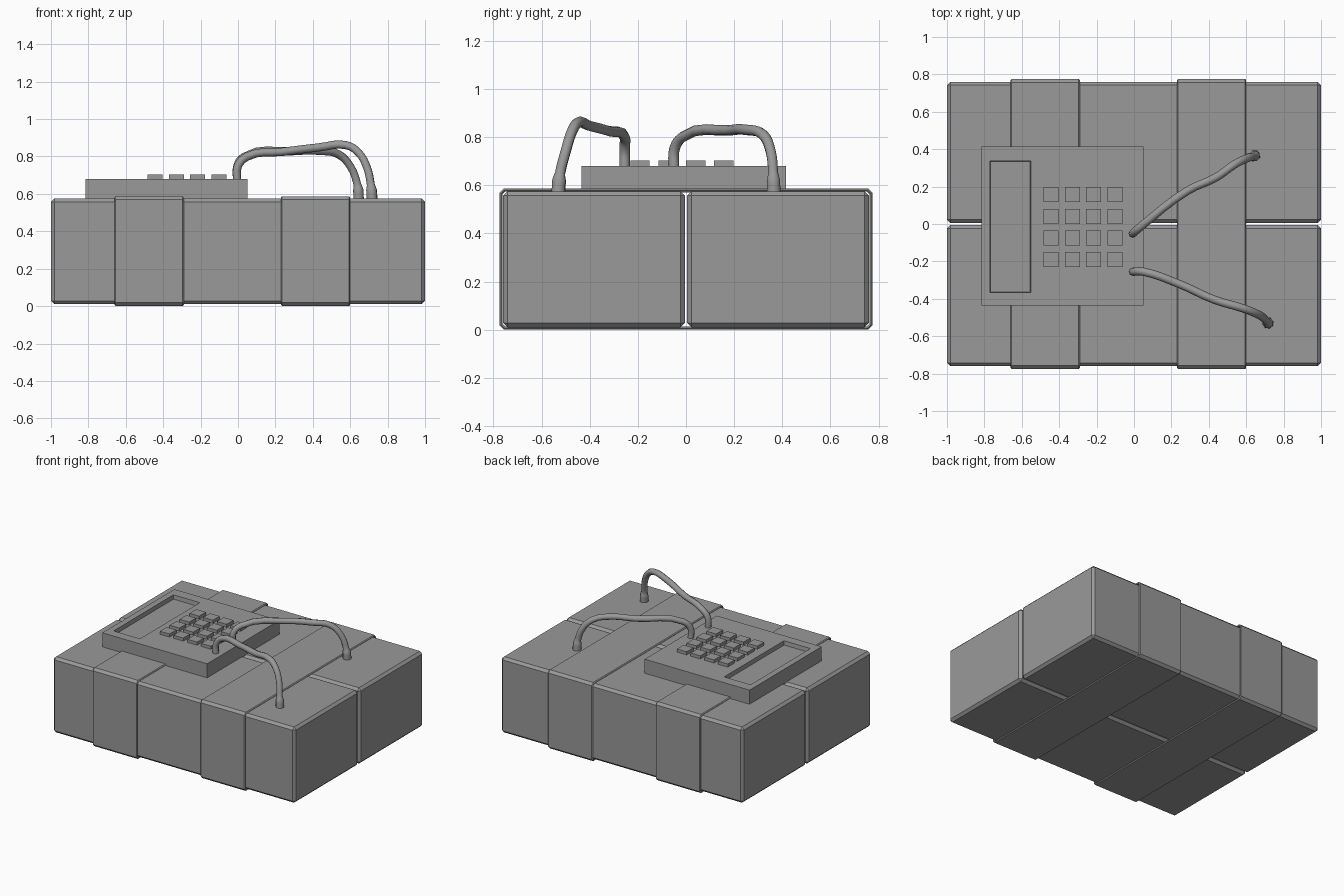
import bpy
import bmesh
from mathutils import Vector

default_cube = bpy.data.objects.get("Cube")
if default_cube:
    bpy.data.objects.remove(default_cube, do_unlink=True)

# Single grey finish for every part
grey = bpy.data.materials.new("plain_grey")
grey.use_nodes = True
colour = (0.32, 0.32, 0.32, 1.0)
grey.diffuse_color = colour
grey.node_tree.nodes["Principled BSDF"].inputs["Base Color"].default_value = colour


def link_object(name, data):
    obj = bpy.data.objects.new(name, data)
    bpy.context.scene.collection.objects.link(obj)
    data.materials.append(grey)
    return obj


def object_from_bmesh(name, bm):
    bmesh.ops.recalc_face_normals(bm, faces=bm.faces)
    mesh = bpy.data.meshes.new(name)
    bm.to_mesh(mesh)
    bm.free()
    return link_object(name, mesh)


def box_bmesh(low, high):
    low, high = Vector(low), Vector(high)
    bm = bmesh.new()
    bmesh.ops.create_cube(bm, size=1)
    bmesh.ops.scale(bm, vec=high - low, verts=bm.verts)
    bmesh.ops.translate(bm, vec=(low + high) / 2, verts=bm.verts)
    return bm


def add_bevel(obj, width):
    bevel = obj.modifiers.new("edge_bevel", "BEVEL")
    bevel.width = width
    bevel.segments = 1
    bevel.limit_method = "ANGLE"
    bevel.angle_limit = 1.1


# Two blocks side by side with a narrow slit between them
for name, y_low, y_high in (("front_block", -0.76, -0.005), ("back_block", 0.005, 0.76)):
    block = object_from_bmesh(name, box_bmesh((-1, y_low, 0.01), (1, y_high, 0.575)))
    add_bevel(block, 0.018)


# Hollow straps wrapped around both blocks
def make_strap(name, x_low, x_high):
    half, top, cut = 0.775, 0.587, 0.018
    corners = [
        (half, cut), (half, top - cut), (half - cut, top), (cut - half, top),
        (-half, top - cut), (-half, cut), (cut - half, 0), (half - cut, 0),
    ]
    bm = bmesh.new()
    rings = [[bm.verts.new((x, y, z)) for y, z in corners] for x in (x_low, x_high)]
    count = len(corners)
    for i in range(count):
        j = (i + 1) % count
        bm.faces.new((rings[0][i], rings[0][j], rings[1][j], rings[1][i]))
    strap = object_from_bmesh(name, bm)
    shell = strap.modifiers.new("strap_thickness", "SOLIDIFY")
    shell.thickness = 0.014
    shell.offset = -1
    add_bevel(strap, 0.006)


make_strap("right_strap", -0.66, -0.29)
make_strap("left_strap", 0.23, 0.60)

# Keypad case with a sunken display
bm = box_bmesh((-0.815, -0.435, 0.57), (0.05, 0.415, 0.68))
top_face = max(bm.faces, key=lambda f: f.calc_center_median().z)
bmesh.ops.inset_individual(bm, faces=[top_face], thickness=0.05)
middle = top_face.calc_center_median()
for v in top_face.verts:
    v.co.x = -0.77 if v.co.x < middle.x else -0.552
    v.co.y = -0.367 if v.co.y < middle.y else 0.338
bmesh.ops.inset_individual(bm, faces=[top_face], thickness=0.005)
for v in top_face.verts:
    v.co.z -= 0.03
object_from_bmesh("keypad_case", bm)

# Four by four grid of keys
for row in range(4):
    for column in range(4):
        x = -0.443 + 0.1135 * column
        y = 0.157 - 0.116 * row
        key = box_bmesh((x - 0.04, y - 0.04, 0.675), (x + 0.04, y + 0.04, 0.703))
        object_from_bmesh(f"key_{row + 1}_{column + 1}", key)


# Wires that rise from the keypad and end in flared sleeves on the blocks
def make_wire(name, points):
    curve = bpy.data.curves.new(name, "CURVE")
    curve.dimensions = "3D"
    curve.bevel_depth = 0.022
    curve.bevel_resolution = 2
    curve.resolution_u = 4
    curve.use_fill_caps = True
    spline = curve.splines.new("BEZIER")
    spline.bezier_points.add(len(points) - 1)
    for i, (knot, co) in enumerate(zip(spline.bezier_points, points)):
        knot.co = co
        knot.handle_left_type = knot.handle_right_type = "AUTO"
        knot.radius = 1.35 if i >= len(points) - 2 else 1.0
    spline.use_smooth = True
    link_object(name, curve)


make_wire("back_wire", [
    (-0.005, -0.05, 0.67), (-0.003, -0.048, 0.75), (0.035, -0.015, 0.80),
    (0.29, 0.18, 0.828), (0.44, 0.25, 0.83), (0.54, 0.32, 0.81),
    (0.605, 0.352, 0.74), (0.638, 0.362, 0.65), (0.643, 0.363, 0.62),
    (0.645, 0.365, 0.57),
])
make_wire("front_wire", [
    (-0.005, -0.255, 0.67), (0.0, -0.255, 0.75), (0.05, -0.255, 0.80),
    (0.24, -0.32, 0.825), (0.43, -0.405, 0.848), (0.58, -0.45, 0.86),
    (0.645, -0.475, 0.82), (0.69, -0.50, 0.74), (0.71, -0.523, 0.65),
    (0.714, -0.527, 0.62), (0.717, -0.53, 0.57),
])
